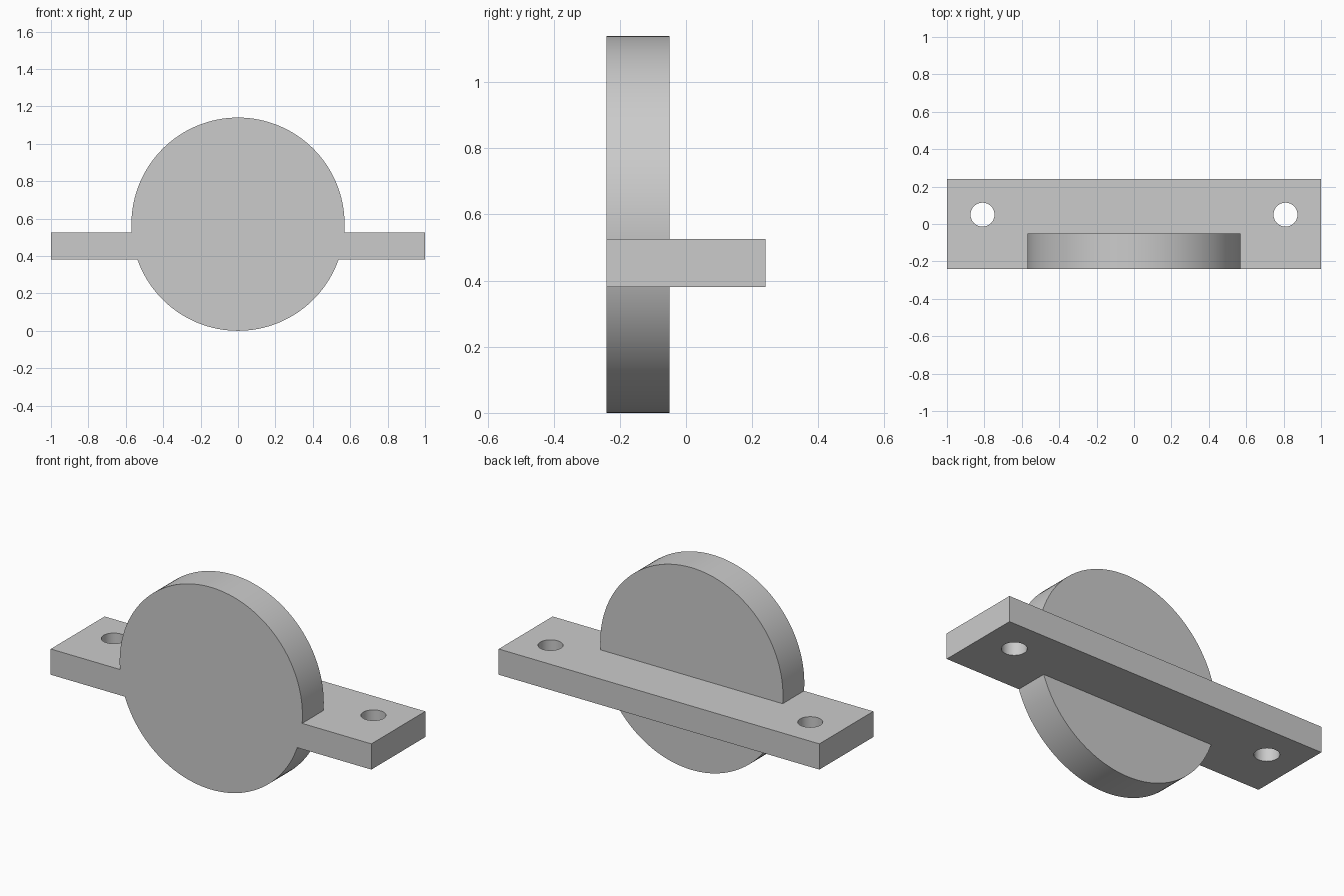
import bpy
from math import radians

if "Cube" in bpy.data.objects:
    bpy.data.objects.remove(bpy.data.objects["Cube"], do_unlink=True)

RADIUS = 0.57
FRONT, BACK, DISC_BACK = -0.24, 0.24, -0.05
BAR_BOTTOM, BAR_TOP = 0.38, 0.525

grey = bpy.data.materials.new("light grey")
grey.use_nodes = True
colour = (0.6, 0.6, 0.6, 1)
grey.diffuse_color = colour
grey.node_tree.nodes["Principled BSDF"].inputs["Base Color"].default_value = colour


def cylinder(name, radius, depth, location, sides, rotation=(0, 0, 0)):
    bpy.ops.mesh.primitive_cylinder_add(vertices=sides, radius=radius, depth=depth,
                                        location=location, rotation=rotation)
    obj = bpy.context.object
    obj.name = name
    obj.data.materials.append(grey)
    return obj


def combine(target, tool, operation):
    """Apply an exact boolean, then drop the tool object."""
    tool.hide_render = True
    mod = target.modifiers.new(operation.lower(), 'BOOLEAN')
    mod.operation = operation
    mod.solver = 'EXACT'
    mod.object = tool
    bpy.context.view_layer.objects.active = target
    bpy.ops.object.modifier_apply(modifier=mod.name)
    bpy.data.objects.remove(tool, do_unlink=True)


# Mounting bar
bpy.ops.mesh.primitive_cube_add(size=1, location=(0, 0, (BAR_BOTTOM + BAR_TOP) / 2))
bracket = bpy.context.object
bracket.name = "disc_bracket"
bracket.scale = (2, BACK - FRONT, BAR_TOP - BAR_BOTTOM)
bpy.ops.object.transform_apply(location=True, rotation=True, scale=True)
bracket.data.materials.append(grey)

# Round plate, flush with the front of the bar
disc = cylinder("disc", RADIUS, DISC_BACK - FRONT,
                (0, (FRONT + DISC_BACK) / 2, RADIUS), 128, (radians(90), 0, 0))
combine(bracket, disc, 'UNION')

# Screw holes through both ends
for side in (-1, 1):
    hole = cylinder("hole_cutter", 0.064, 0.5, (side * 0.81, 0.05, 0.45), 48)
    combine(bracket, hole, 'DIFFERENCE')

bpy.ops.object.select_all(action='DESELECT')
bracket.select_set(True)
bpy.context.view_layer.objects.active = bracket
bpy.ops.object.shade_smooth_by_angle(angle=radians(30))
